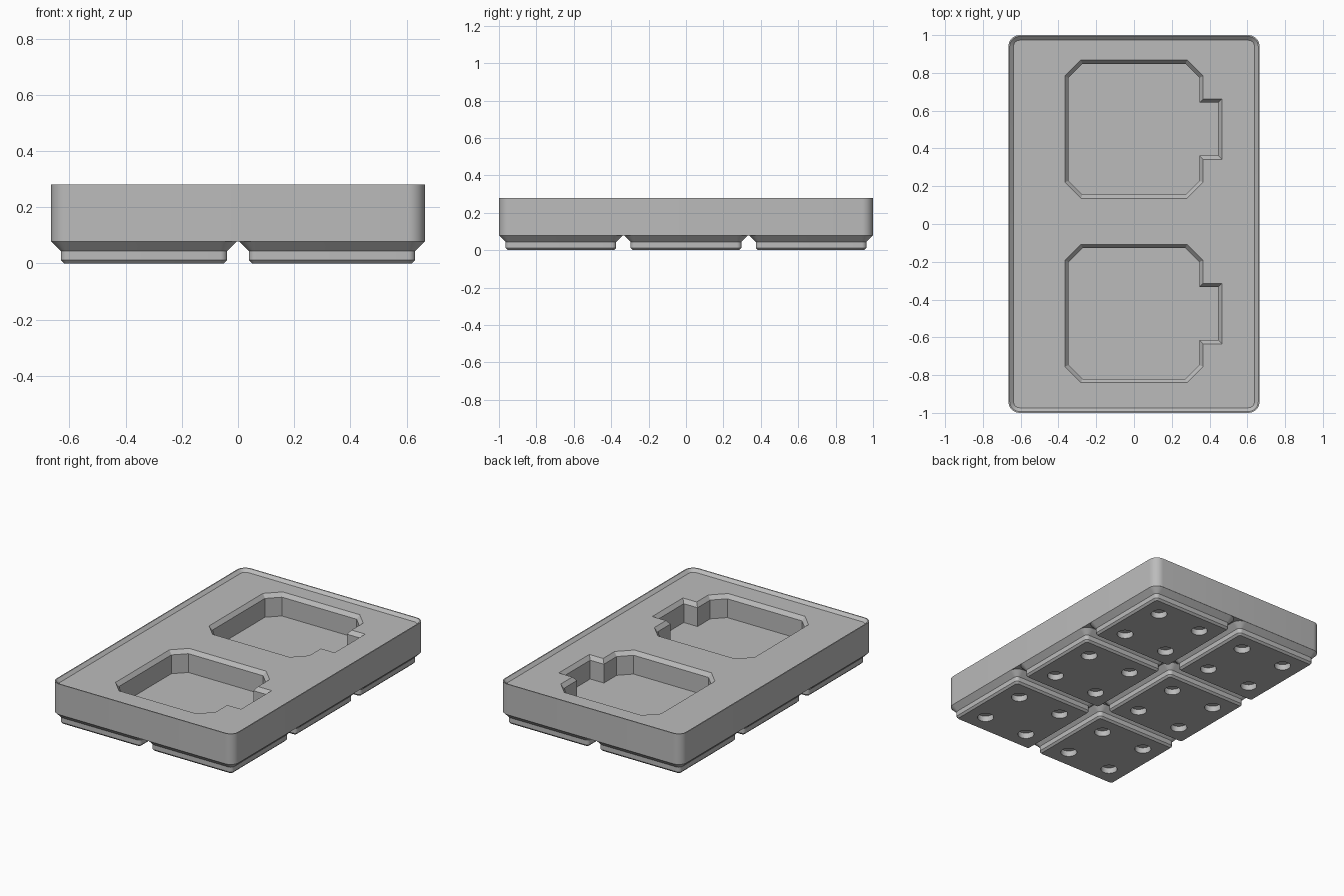
import bpy, bmesh, math

if "Cube" in bpy.data.objects:
    bpy.data.objects.remove(bpy.data.objects["Cube"], do_unlink=True)

HALF_X, HALF_Y, TOP = 0.665, 1.0, 0.28
PITCH = 0.669
BASE = 0.0785          # height where the feet meet the tray
FLOOR = 0.262          # recessed top surface

grey = bpy.data.materials.new("light grey")
grey.use_nodes = True
GREY = (0.5, 0.5, 0.5, 1)
grey.diffuse_color = GREY
grey.node_tree.nodes["Principled BSDF"].inputs["Base Color"].default_value = GREY


def rounded_rect(hx, hy, r, steps=8):
    pts = []
    corners = [(1, 1), (-1, 1), (-1, -1), (1, -1)]
    for i, (sx, sy) in enumerate(corners):
        for k in range(steps + 1):
            a = math.pi / 2 * (i + k / steps)
            pts.append((sx * (hx - r) + r * math.cos(a),
                        sy * (hy - r) + r * math.sin(a)))
    return pts


def loft(name, rings):
    """Closed solid through (outline, height) rings."""
    bm = bmesh.new()
    loops = [[bm.verts.new((x, y, z)) for x, y in pts] for pts, z in rings]
    n = len(loops[0])
    for a, b in zip(loops, loops[1:]):
        for i in range(n):
            j = (i + 1) % n
            bm.faces.new((a[i], a[j], b[j], b[i]))
    bm.faces.new(loops[0][::-1])
    bm.faces.new(loops[-1])
    bmesh.ops.recalc_face_normals(bm, faces=bm.faces)
    mesh = bpy.data.meshes.new(name)
    bm.to_mesh(mesh)
    bm.free()
    mesh.materials.append(grey)
    obj = bpy.data.objects.new(name, mesh)
    bpy.context.collection.objects.link(obj)
    return obj


def cut(obj, cutters):
    for c in cutters:
        mod = obj.modifiers.new("cut", 'BOOLEAN')
        mod.operation, mod.solver, mod.object = 'DIFFERENCE', 'EXACT', c
    bpy.context.view_layer.update()
    graph = bpy.context.evaluated_depsgraph_get()
    mesh = bpy.data.meshes.new_from_object(obj.evaluated_get(graph))
    obj.modifiers.clear()
    obj.data = mesh
    mesh.name = obj.name
    for c in cutters:
        bpy.data.objects.remove(c, do_unlink=True)


def smooth(obj):
    bpy.ops.object.select_all(action='DESELECT')
    obj.select_set(True)
    bpy.context.view_layer.objects.active = obj
    bpy.ops.object.shade_smooth_by_angle(angle=math.radians(30))


def pocket_outline(inset, cy):
    """Octagonal pocket with a finger tab on the left (+x) side."""
    x, y, c = 0.366 - inset, 0.366 - inset, 0.085 - 0.586 * inset
    tab_x, tab_y = 0.466 - inset, 0.16 - inset
    pts = [(x, -y + c), (x, -tab_y), (tab_x, -tab_y), (tab_x, tab_y),
           (x, tab_y), (x, y - c), (x - c, y), (-x + c, y),
           (-x, y - c), (-x, -y + c), (-x + c, -y), (x - c, -y)]
    return [(px, py + cy) for px, py in pts]


# Tray body with a thin sloped rim
def body_ring(inset):
    return rounded_rect(HALF_X - inset, HALF_Y - inset, 0.06 - inset)

body = loft("tray_body", [(body_ring(0), BASE), (body_ring(0), TOP),
                          (body_ring(0.007), TOP), (body_ring(0.027), FLOOR)])

# Two pockets with a chamfered mouth
pockets = []
for cy in (0.502, -0.474):
    inner, outer = pocket_outline(0.02, cy), pocket_outline(0, cy)
    pockets.append(loft("pocket_cutter", [
        (inner, 0.113), (inner, FLOOR - 0.025), (outer, FLOOR), (outer, TOP + 0.1)]))
cut(body, pockets)
smooth(body)

# One stepped foot with four round holes underneath
foot = loft("foot", [(rounded_rect(0.284, 0.284, 0.013), 0),
                     (rounded_rect(0.296, 0.296, 0.025), 0.0125),
                     (rounded_rect(0.296, 0.296, 0.025), 0.044),
                     (rounded_rect(0.3305, 0.3305, 0.06), BASE)])
holes = []
for sx in (-1, 1):
    for sy in (-1, 1):
        circle = [(sx * 0.162 + 0.05 * math.cos(math.tau * i / 32),
                   sy * 0.162 + 0.05 * math.sin(math.tau * i / 32)) for i in range(32)]
        holes.append(loft("hole_cutter", [(circle, -0.05), (circle, 0.038)]))
cut(foot, holes)
smooth(foot)

# Repeat the foot on a two by three grid
for i in range(2):
    for j in range(3):
        copy = foot if i + j == 0 else foot.copy()
        if copy is not foot:
            bpy.context.collection.objects.link(copy)
        copy.name = f"foot_{i + 1}_{j + 1}"
        copy.location = ((i - 0.5) * PITCH, (j - 1) * PITCH, 0)
